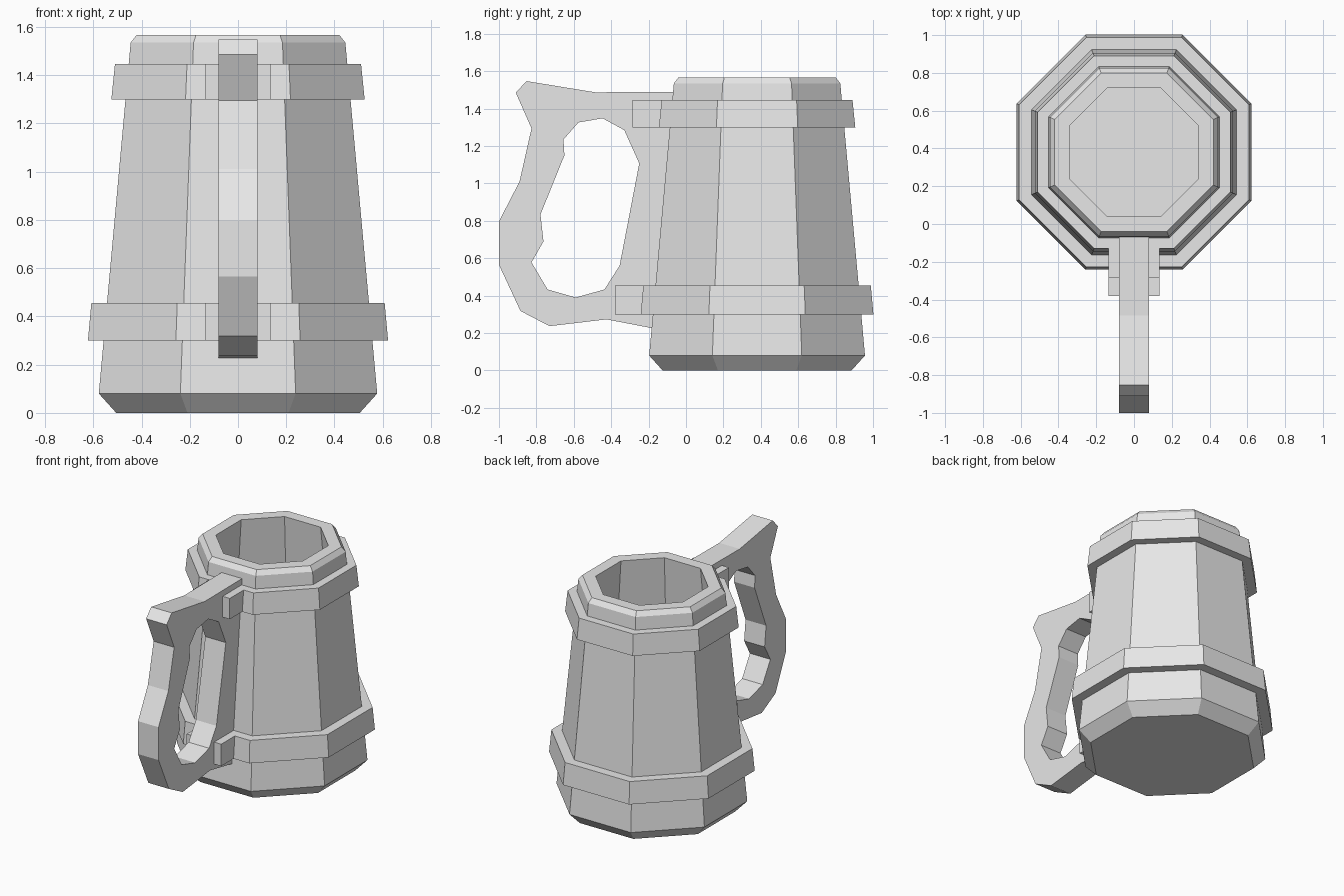
import bpy, bmesh, math
from mathutils import Matrix

cube = bpy.data.objects.get("Cube")
if cube:
    bpy.data.objects.remove(cube, do_unlink=True)

SIDES = 8
CENTRE_Y = 0.38   # axis of the vessel; the handle reaches toward -y

grey = bpy.data.materials.new("plain grey")
grey.use_nodes = True
grey.diffuse_color = (0.8, 0.8, 0.8, 1)
grey.node_tree.nodes["Principled BSDF"].inputs["Base Color"].default_value = (0.8, 0.8, 0.8, 1)


def finish(name, bm):
    bmesh.ops.recalc_face_normals(bm, faces=bm.faces)
    mesh = bpy.data.meshes.new(name)
    bm.to_mesh(mesh)
    bm.free()
    mesh.materials.append(grey)
    obj = bpy.data.objects.new(name, mesh)
    bpy.context.collection.objects.link(obj)
    return obj


def octagon_lathe(name, profile, closed=False):
    """Sweep (flat-side radius, height) points around the vessel axis."""
    bm = bmesh.new()
    rings = []
    for apothem, z in profile:
        r = apothem / math.cos(math.pi / SIDES)
        angles = [(i + 0.5) * math.tau / SIDES for i in range(SIDES)]
        rings.append([bm.verts.new((r * math.cos(a), CENTRE_Y + r * math.sin(a), z))
                      for a in angles])
    pairs = list(zip(rings, rings[1:]))
    if closed:
        pairs.append((rings[-1], rings[0]))
    else:
        bm.faces.new(rings[0])
        bm.faces.new(rings[-1])
    for low, high in pairs:
        for i in range(SIDES):
            j = (i + 1) % SIDES
            bm.faces.new((low[i], low[j], high[j], high[i]))
    return finish(name, bm)


def box(name, x, y, z):
    bm = bmesh.new()
    size = [b - a for a, b in (x, y, z)]
    mid = [(a + b) / 2 for a, b in (x, y, z)]
    bmesh.ops.create_cube(bm, size=1, matrix=Matrix.Translation(mid) @ Matrix.Diagonal((*size, 1)))
    return finish(name, bm)


# Hollow tapered vessel: outside, rim, inside wall, floor
octagon_lathe("mug_body", [(0.505, 0), (0.577, 0.08), (0.445, 1.535), (0.42, 1.567),
                           (0.34, 1.567), (0.46, 0.1)])

# Bands around the vessel, each with a clamp block behind the handle
for name, z0, z1, r0, r1, front in (("lower", 0.3, 0.455, 0.622, 0.608, -0.38),
                                    ("upper", 1.3, 1.447, 0.525, 0.51, -0.285)):
    octagon_lathe(name + "_band", [(r0, z0), (r1, z1), (r1 - 0.09, z1), (r0 - 0.09, z0)], True)
    box(name + "_clamp", (-0.135, 0.135), (front, CENTRE_Y - r1 + 0.07), (z0, z1))

# Flat handle plate with a grip opening, drawn as (y, z) outlines
outer = [(-0.05, 1.49), (-0.485, 1.487), (-0.853, 1.547), (-0.91, 1.485), (-0.826, 1.294),
         (-0.89, 1.01), (-1, 0.797), (-1, 0.565), (-0.885, 0.318), (-0.73, 0.237),
         (-0.425, 0.273), (-0.16, 0.222)]
opening = [(-0.575, 1.326), (-0.446, 1.348), (-0.33, 1.285), (-0.25, 1.107), (-0.355, 0.56),
           (-0.436, 0.433), (-0.59, 0.39), (-0.74, 0.433), (-0.826, 0.578), (-0.762, 0.69),
           (-0.778, 0.834), (-0.65, 1.15), (-0.655, 1.235)]
curve = bpy.data.curves.new("handle", "CURVE")
curve.dimensions = "2D"
curve.fill_mode = "BOTH"
curve.extrude = 0.08
for outline in (outer, opening):
    spline = curve.splines.new("POLY")
    spline.points.add(len(outline) - 1)
    for point, (y, z) in zip(spline.points, outline):
        point.co = (y, z, 0, 1)
    spline.use_cyclic_u = True
curve.materials.append(grey)
handle = bpy.data.objects.new("handle", curve)
handle.rotation_euler = (math.pi / 2, 0, math.pi / 2)
bpy.context.collection.objects.link(handle)
bpy.ops.object.select_all(action="DESELECT")
handle.select_set(True)
bpy.context.view_layer.objects.active = handle
bpy.ops.object.convert(target="MESH")
bpy.ops.object.shade_flat()
